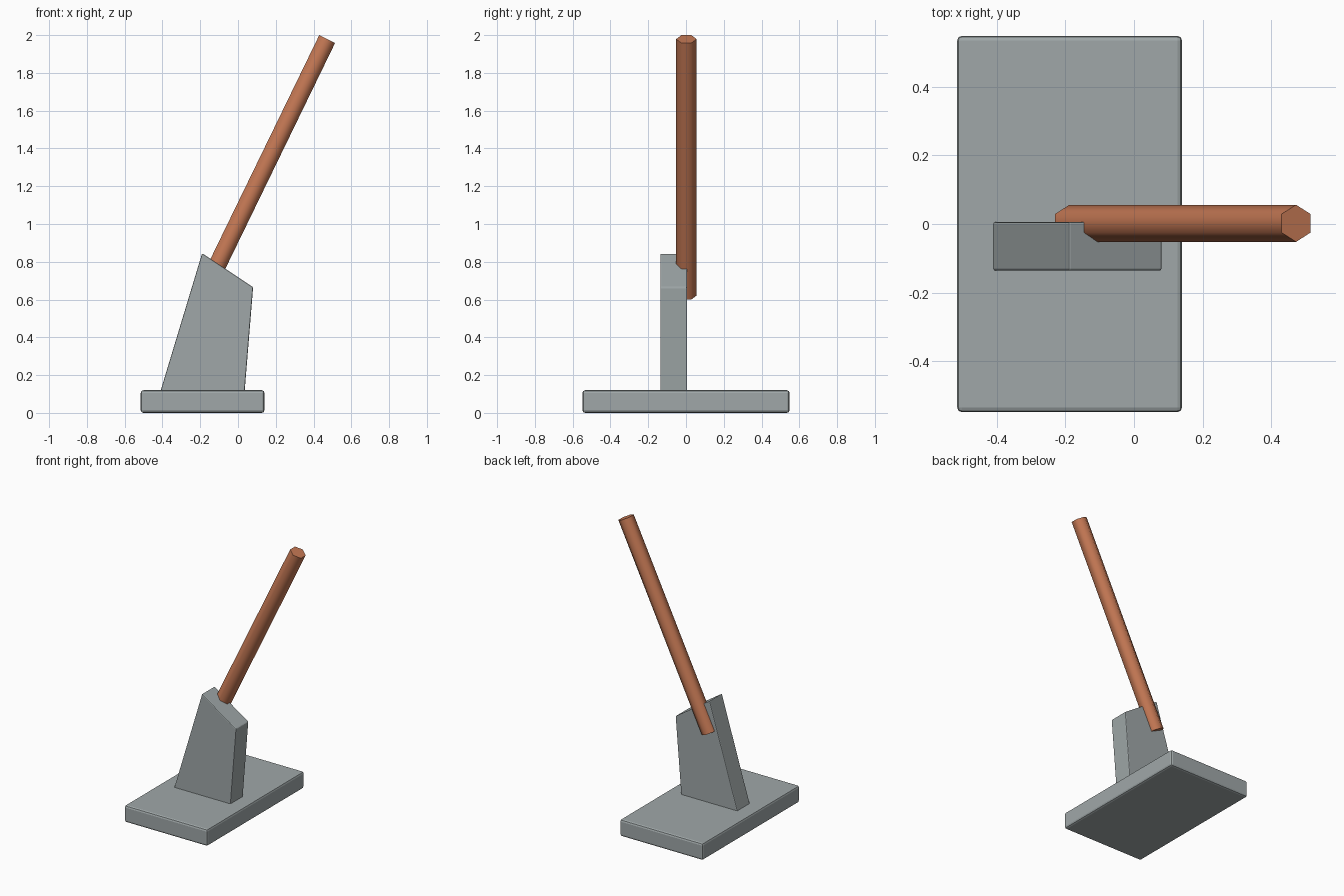
import bpy
import bmesh
import math
from mathutils import Vector

cube = bpy.data.objects.get("Cube")
if cube:
    bpy.data.objects.remove(cube, do_unlink=True)


def material(name, colour):
    mat = bpy.data.materials.new(name)
    mat.use_nodes = True
    mat.diffuse_color = colour
    mat.node_tree.nodes["Principled BSDF"].inputs["Base Color"].default_value = colour
    return mat


grey = material("grey metal", (0.35, 0.39, 0.395, 1))
copper = material("copper brown", (0.56, 0.19, 0.09, 1))


def extruded_part(name, profile, y_front, y_back, bevel, mat):
    """Extrude an x-z profile along y and soften its edges."""
    bm = bmesh.new()
    face = bm.faces.new([bm.verts.new((x, y_front, z)) for x, z in profile])
    new = bmesh.ops.extrude_face_region(bm, geom=[face])["geom"]
    verts = [v for v in new if isinstance(v, bmesh.types.BMVert)]
    bmesh.ops.translate(bm, verts=verts, vec=(0, y_back - y_front, 0))
    bmesh.ops.recalc_face_normals(bm, faces=bm.faces)
    mesh = bpy.data.meshes.new(name)
    bm.to_mesh(mesh)
    bm.free()
    obj = bpy.data.objects.new(name, mesh)
    bpy.context.collection.objects.link(obj)
    mesh.materials.append(mat)
    mod = obj.modifiers.new("soft edges", "BEVEL")
    mod.width = bevel
    mod.segments = 2
    return obj


# Base plate
extruded_part("base_plate", [(-0.515, 0), (0.14, 0), (0.14, 0.12), (-0.515, 0.12)],
              -0.548, 0.548, 0.014, grey)

# Tapered upright with a sloping top
extruded_part("upright", [(-0.415, 0.1), (0.034, 0.1), (0.08, 0.665), (-0.19, 0.845)],
              -0.136, 0.006, 0.006, grey)

# Six-sided lever leaning to the side
bottom, top = Vector((-0.188, 0.002, 0.621)), Vector((0.472, 0.002, 1.979))
axis = top - bottom
bpy.ops.mesh.primitive_cylinder_add(
    vertices=6, radius=0.054, depth=axis.length, location=(bottom + top) / 2,
    rotation=(0, math.atan2(axis.x, axis.z), 0))
lever = bpy.context.object
lever.name = "lever"
lever.data.materials.append(copper)
bpy.ops.object.shade_smooth_by_angle(angle=math.radians(65))
